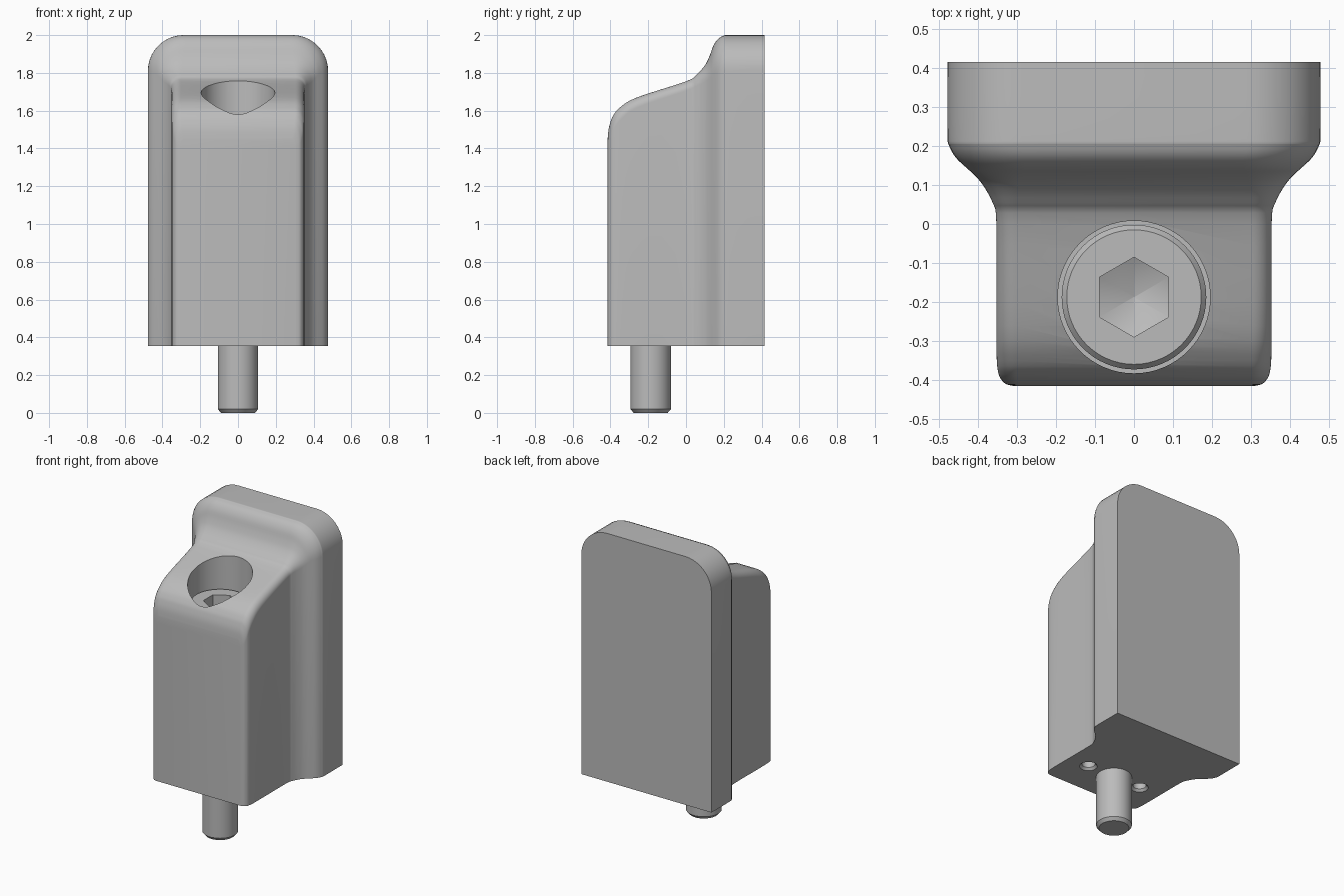
import bpy, bmesh, math

cube = bpy.data.objects.get("Cube")
if cube:
    bpy.data.objects.remove(cube, do_unlink=True)

BASE = 0.355      # underside of the block
AXIS_Y = -0.187   # screw axis


def material(name, rgb):
    mat = bpy.data.materials.new(name)
    mat.use_nodes = True
    mat.diffuse_color = (*rgb, 1)
    mat.node_tree.nodes["Principled BSDF"].inputs["Base Color"].default_value = (*rgb, 1)
    return mat


grey = material("plain grey", (0.5, 0.5, 0.5))


def finish(name, bm):
    bmesh.ops.recalc_face_normals(bm, faces=bm.faces)
    mesh = bpy.data.meshes.new(name)
    bm.to_mesh(mesh)
    bm.free()
    mesh.materials.append(grey)
    obj = bpy.data.objects.new(name, mesh)
    bpy.context.collection.objects.link(obj)
    return obj


def skin(name, rings):
    """Closed surface through equal rings of points, capped at both ends."""
    bm = bmesh.new()
    loops = [[bm.verts.new(p) for p in ring] for ring in rings]
    n = len(loops[0])
    for a, b in zip(loops, loops[1:]):
        for i in range(n):
            j = (i + 1) % n
            bm.faces.new((a[i], a[j], b[j], b[i]))
    bm.faces.new(loops[0])
    bm.faces.new(loops[-1])
    return finish(name, bm)


def lathe(name, profile, x=0, sides=64):
    """Upright turned solid from (radius, height) points."""
    angles = [math.pi / 2 + math.tau * i / sides for i in range(sides)]
    return skin(name, [[(x + r * math.cos(a), AXIS_Y + r * math.sin(a), z)
                        for a in angles] for r, z in profile])


def activate(obj):
    bpy.ops.object.select_all(action='DESELECT')
    obj.select_set(True)
    bpy.context.view_layer.objects.active = obj


def cut(obj, cutter):
    mod = obj.modifiers.new("cut", 'BOOLEAN')
    mod.operation = 'DIFFERENCE'
    mod.solver = 'EXACT'
    mod.object = cutter
    activate(obj)
    bpy.ops.object.modifier_apply(modifier=mod.name)
    bpy.data.objects.remove(cutter, do_unlink=True)


def smooth(obj):
    activate(obj)
    bpy.ops.object.shade_smooth_by_angle(angle=math.radians(30))


def spline(rows, steps=4):
    """Smooth rows of numbers through the given key rows."""
    ext = [rows[0]] + rows + [rows[-1]]
    out = []
    for a, b, c, d in zip(ext, ext[1:], ext[2:], ext[3:]):
        for s in range(steps):
            t = s / steps
            out.append([0.5 * (2 * q + (r - p) * t + (2 * p - 5 * q + 4 * r - u) * t ** 2
                               + (3 * q - p - 3 * r + u) * t ** 3)
                        for p, q, r, u in zip(a, b, c, d)])
    return out + [rows[-1]]


def arch(y, w, top, rx, rz, steps=10):
    """Upright section with rounded top corners."""
    arc = [(w - rx + rx * math.cos(a), y, top - rz + rz * math.sin(a))
           for a in (math.pi / 2 * i / steps for i in range(steps + 1))]
    right = [(w, y, BASE)] + arc
    return right + [(-x, yy, z) for x, yy, z in reversed(right)]


# Block: depth, half width, top height, corner radii
keys = [
    (-.415, .305, 1.45, .02, .05),
    (-.41, .326, 1.50, .03, .08),
    (-.40, .338, 1.54, .04, .09),
    (-.385, .346, 1.575, .045, .08),
    (-.35, .351, 1.617, .05, .07),
    (-.26, .352, 1.67, .05, .055),
    (0, .352, 1.755, .05, .05),
    (.055, .362, 1.79, .06, .06),
    (.10, .387, 1.84, .09, .09),
    (.125, .408, 1.89, .12, .12),
    (.145, .43, 1.945, .15, .15),
    (.17, .456, 1.98, .175, .175),
    (.20, .473, 1.997, .185, .185),
    (.23, .477, 2.0, .19, .19),
    (.415, .477, 2.0, .19, .19),
]
block = skin("block", [arch(*row) for row in spline(keys)])

# Screw recess and the two small countersunk holes underneath
FLOOR = 1.3
cut(block, lathe("recess_cutter", [(.195, FLOOR), (.195, 2.2)]))
for x in (-.2, .2):
    cut(block, lathe("pin_hole_cutter",
                     [(.062, BASE - .01), (.04, BASE + .015), (.04, BASE + .09)], x, 32))
smooth(block)

# Socket-head screw
HEAD = 1.54
screw = lathe("screw", [(.09, 0), (.107, .02), (.107, FLOOR), (.185, FLOOR),
                        (.185, HEAD - .015), (.172, HEAD)])
cut(screw, lathe("hex_cutter", [(.001, HEAD - .15), (.102, HEAD - .1), (.102, HEAD + .1)], 0, 6))
smooth(screw)
